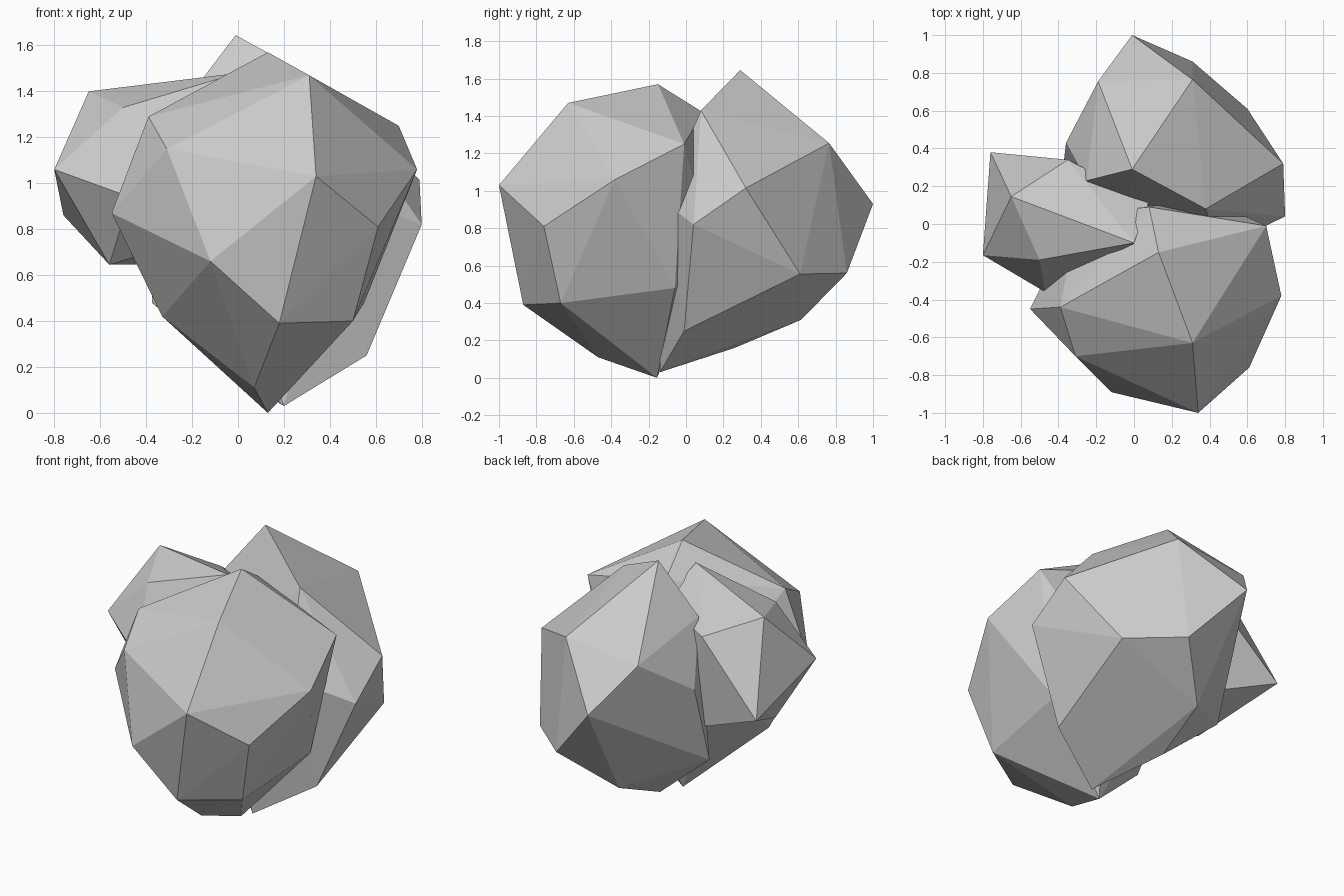
import bpy, bmesh


def faceted_lump(name, corners):
    """Wrap a flat-sided convex skin around a few corner points."""
    bm = bmesh.new()
    for c in corners:
        bm.verts.new(c)
    hull = bmesh.ops.convex_hull(bm, input=bm.verts)
    loose = {g for g in hull["geom_interior"] + hull["geom_unused"]
             if isinstance(g, bmesh.types.BMVert)}
    bmesh.ops.delete(bm, geom=list(loose), context="VERTS")
    bmesh.ops.recalc_face_normals(bm, faces=bm.faces)
    mesh = bpy.data.meshes.new(name)
    bm.to_mesh(mesh)
    bm.free()
    obj = bpy.data.objects.new(name, mesh)
    bpy.context.collection.objects.link(obj)
    return obj


# Front lump: crown, middle, base, then the side buried in the others
faceted_lump("front_lump", [
    (.13, -.15, 1.57), (.31, -.63, 1.47), (-.39, -.44, 1.29), (-.31, -.70, 1.15),
    (.70, -.01, 1.25), (.34, -1.0, 1.03), (.78, -.38, 1.06), (.61, -.76, .81),
    (-.55, -.45, .87), (-.12, -.89, .66),
    (.18, -.87, .39), (.50, -.67, .40), (-.33, -.36, .42), (.55, -.06, .48),
    (.07, -.47, .11), (.13, -.155, 0),
    (.08, .09, 1.42), (-.30, .05, .95), (.35, .15, .70)])

# Back lump
faceted_lump("back_lump", [
    (-.01, .29, 1.645), (.38, .08, 1.43), (-.25, .23, 1.33), (.31, .765, 1.255),
    (-.19, .755, 1.20), (.79, .32, 1.015), (-.01, 1.0, .93), (-.36, .43, .97),
    (.80, .04, .82),
    (.31, .86, .56), (.60, .61, .555), (-.375, .30, .48), (.04, .615, .31),
    (0, .26, .16), (.56, -.01, .25), (.20, -.14, .03),
    (.45, -.13, .95), (-.05, -.08, .80)])

# Left lump
faceted_lump("left_lump", [
    (0, -.10, 1.48), (-.65, .145, 1.40), (-.50, -.19, 1.33), (-.35, .34, 1.27),
    (-.80, -.165, 1.06), (-.47, -.36, .94), (-.76, .38, .86),
    (-.56, -.095, .645), (-.25, .30, .65),
    (.08, .12, 1.30), (-.05, -.20, .80)])
